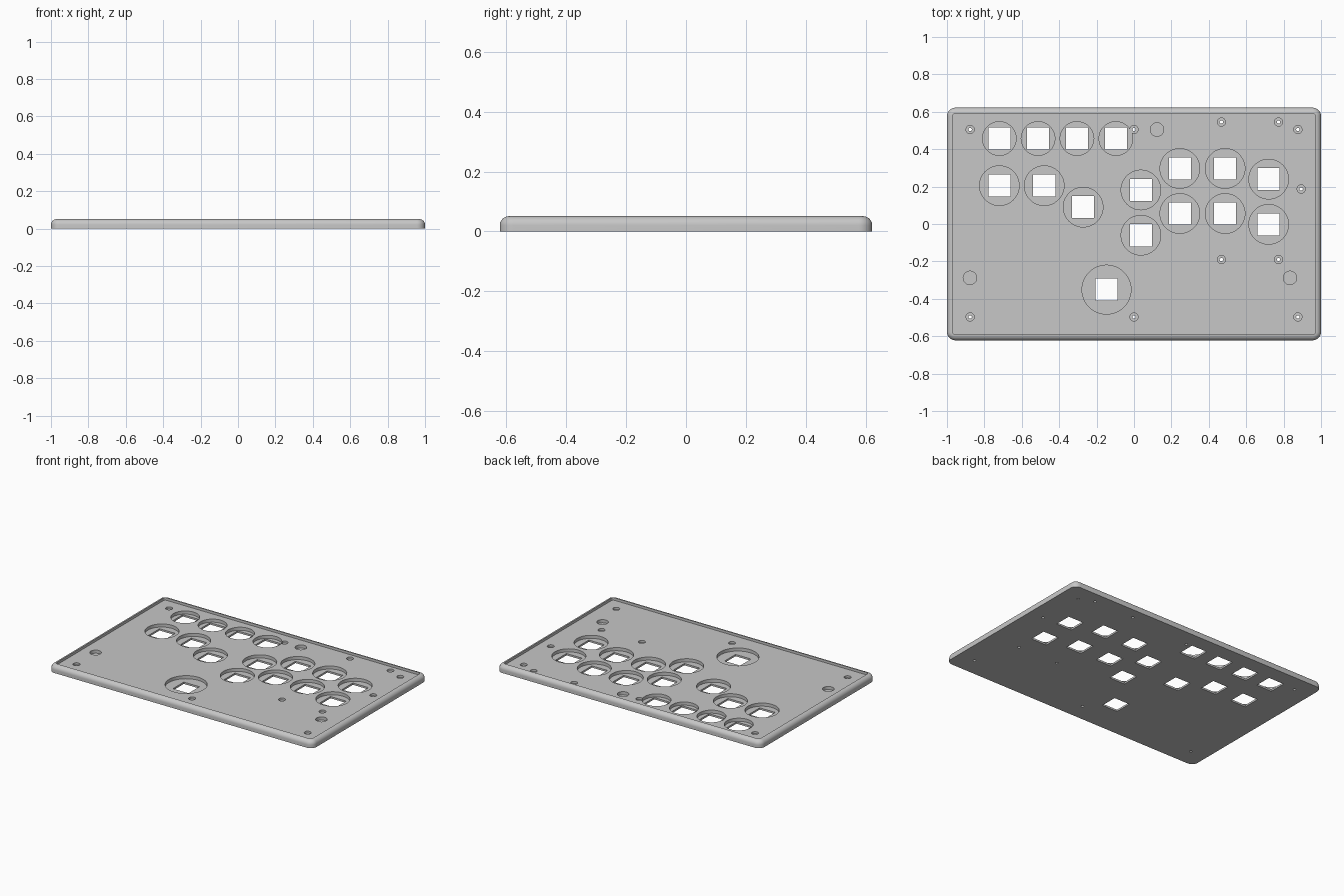
import bpy, bmesh
from math import pi, sin, cos

default = bpy.data.objects.get("Cube")
if default:
    bpy.data.objects.remove(default, do_unlink=True)

grey = bpy.data.materials.new("light grey")
grey.use_nodes = True
colour = (0.57, 0.57, 0.57, 1)
grey.diffuse_color = colour
grey.node_tree.nodes["Principled BSDF"].inputs["Base Color"].default_value = colour

HALF_X, HALF_Y, HEIGHT = 1.0, 0.622, 0.051
CORNER, RIM = 0.045, 0.03
DECK, POCKET_FLOOR, SCREW_FLOOR = 0.034, 0.0125, 0.02


def make_object(name, bm):
    bmesh.ops.recalc_face_normals(bm, faces=bm.faces)
    mesh = bpy.data.meshes.new(name)
    bm.to_mesh(mesh)
    bm.free()
    obj = bpy.data.objects.new(name, mesh)
    bpy.context.collection.objects.link(obj)
    return obj


def rounded_loop(bm, inset, z, steps=8):
    """Rounded rectangle of vertices, drawn in from the outer edge."""
    r = CORNER - inset
    verts = []
    for quarter, (sx, sy) in enumerate(((1, 1), (-1, 1), (-1, -1), (1, -1))):
        for i in range(steps + 1):
            a = (quarter + i / steps) * pi / 2
            verts.append(bm.verts.new((sx * (HALF_X - CORNER) + r * cos(a),
                                       sy * (HALF_Y - CORNER) + r * sin(a), z)))
    return verts


def prisms(name, shapes, bottom, sides=48):
    """One cutter made of upright prisms: (x, y, radius) each."""
    bm = bmesh.new()
    for x, y, r in shapes:
        start = pi / 4 if sides == 4 else 0
        rings = [[bm.verts.new((x + r * cos(start + 2 * pi * i / sides),
                                y + r * sin(start + 2 * pi * i / sides), z))
                  for i in range(sides)] for z in (bottom, 0.2)]
        bm.faces.new(rings[0])
        bm.faces.new(rings[1])
        for i in range(sides):
            j = (i + 1) % sides
            bm.faces.new((rings[0][i], rings[0][j], rings[1][j], rings[1][i]))
    cutter = make_object(name, bm)
    cutter.hide_render = True
    return cutter


# Tray body: rounded outer edge, thin rim and sunken deck
section = [(0, 0), (0, HEIGHT - RIM)]
section += [(RIM * (1 - cos(i * pi / 16)), HEIGHT - RIM + RIM * sin(i * pi / 16))
            for i in range(1, 9)]
section.append((RIM, DECK))
bm = bmesh.new()
loops = [rounded_loop(bm, inset, z) for inset, z in section]
for low, high in zip(loops, loops[1:]):
    for i in range(len(low)):
        j = (i + 1) % len(low)
        bm.faces.new((low[i], low[j], high[j], high[i]))
bm.faces.new(loops[0])
bm.faces.new(loops[-1])
body = make_object("top_plate", bm)
body.data.materials.append(grey)

# Button positions: small top row, main buttons, large thumb button
buttons = [(x, 0.457, 0.09) for x in (-0.72, -0.513, -0.305, -0.097)]
buttons += [(x, y, 0.106) for x, y in (
    (-0.72, 0.205), (-0.48, 0.205), (-0.272, 0.09),
    (0.037, 0.182), (0.037, -0.06), (0.245, 0.297), (0.245, 0.056),
    (0.487, 0.297), (0.487, 0.056), (0.72, 0.24), (0.72, -0.002))]
buttons.append((-0.147, -0.351, 0.131))

# Plain round recesses and screw positions
recesses = [(x, y, 0.036) for x, y in ((-0.877, -0.288), (0.834, -0.288), (0.123, 0.505))]
screws = [(x, y) for x in (-0.876, 0, 0.876) for y in (-0.497, 0.505)]
screws += [(x, y) for x in (0.467, 0.773) for y in (-0.19, 0.545)]
screws.append((0.894, 0.187))

cutters = [
    prisms("pocket_cutter", buttons + recesses, POCKET_FLOOR),
    prisms("screw_head_cutter", [(x, y, 0.022) for x, y in screws], SCREW_FLOOR, 24),
    prisms("switch_cutter", [(x, y, 0.059 * 2 ** 0.5) for x, y, r in buttons], -0.1, 4),
    prisms("screw_hole_cutter", [(x, y, 0.009) for x, y in screws], -0.1, 16),
]
for cutter in cutters:
    cut = body.modifiers.new(cutter.name, "BOOLEAN")
    cut.operation = "DIFFERENCE"
    cut.solver = "EXACT"
    cut.object = cutter

# Bake the cuts and remove the cutters
bpy.context.view_layer.update()
graph = bpy.context.evaluated_depsgraph_get()
cut_mesh = bpy.data.meshes.new_from_object(body.evaluated_get(graph))
body.modifiers.clear()
body.data = cut_mesh
for cutter in cutters:
    bpy.data.objects.remove(cutter, do_unlink=True)
cut_mesh.materials.clear()
cut_mesh.materials.append(grey)
for face in cut_mesh.polygons:
    face.material_index = 0

bpy.ops.object.select_all(action="DESELECT")
body.select_set(True)
bpy.context.view_layer.objects.active = body
bpy.ops.object.shade_smooth_by_angle()
